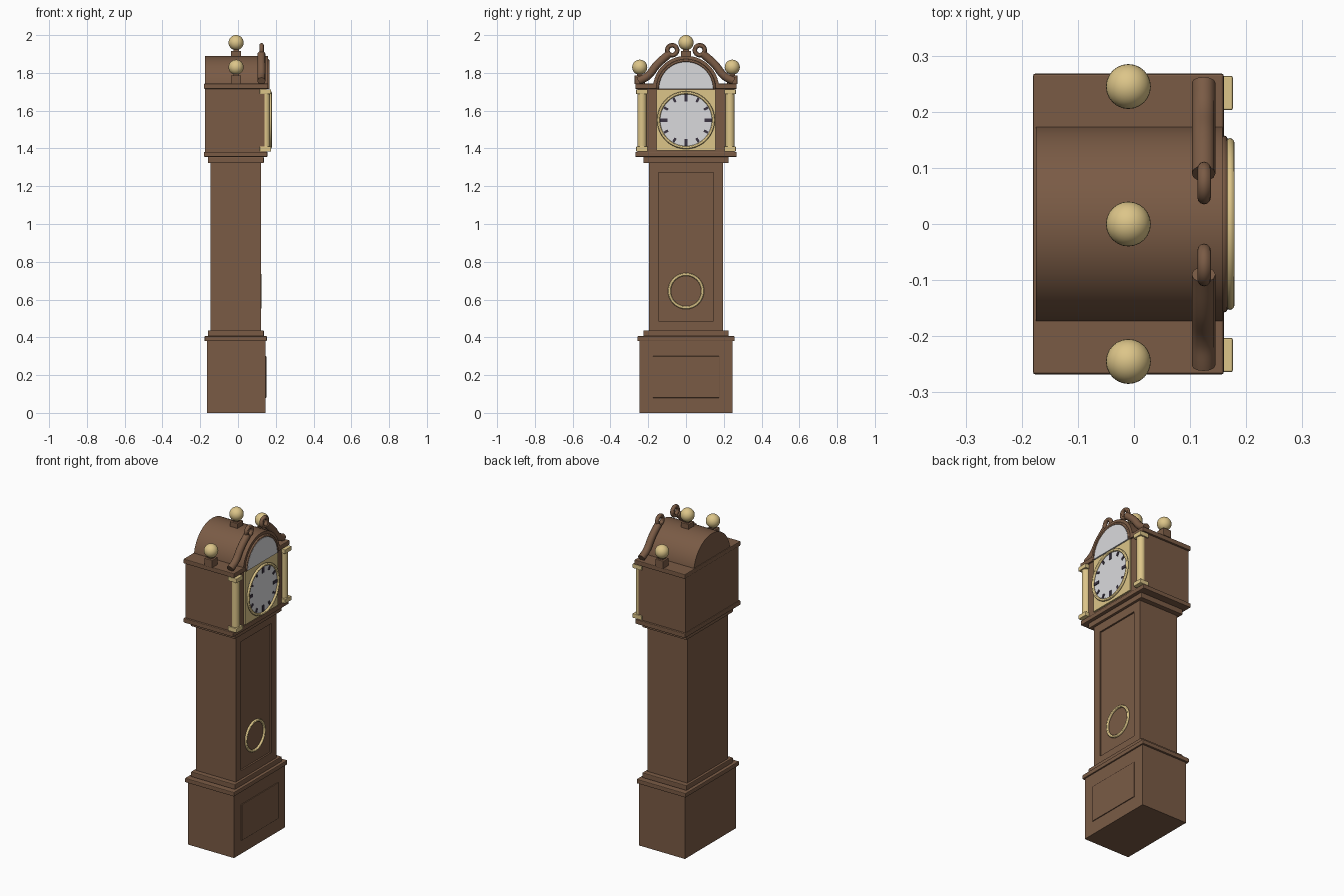
import bpy, bmesh
from math import pi, sin, cos
from mathutils import Matrix, Vector

cube = bpy.data.objects.get("Cube")
if cube:
    bpy.data.objects.remove(cube, do_unlink=True)


def material(name, r, g, b):
    m = bpy.data.materials.new(name)
    m.use_nodes = True
    m.diffuse_color = (r, g, b, 1)
    m.node_tree.nodes["Principled BSDF"].inputs["Base Color"].default_value = (r, g, b, 1)
    return m


WOOD = material("brown wood", 0.195, 0.105, 0.06)
BRASS = material("pale brass", 0.72, 0.56, 0.25)
WHITE = material("dial white", 0.70, 0.70, 0.72)
DARK = material("dark numeral", 0.045, 0.035, 0.055)


def add(name, bm, mat, smooth=False, bevel=0):
    mesh = bpy.data.meshes.new(name)
    bmesh.ops.recalc_face_normals(bm, faces=bm.faces)
    bm.to_mesh(mesh)
    bm.free()
    mesh.materials.append(mat)
    ob = bpy.data.objects.new(name, mesh)
    bpy.context.collection.objects.link(ob)
    if bevel:
        mod = ob.modifiers.new("edge", "BEVEL")
        mod.width, mod.segments = bevel, 2
    if smooth:
        bpy.ops.object.select_all(action="DESELECT")
        ob.select_set(True)
        bpy.context.view_layer.objects.active = ob
        bpy.ops.object.shade_smooth_by_angle()
    return ob


def box(name, x, y, z, mat=WOOD, bevel=0):
    """Box from (low, high) pairs."""
    bm = bmesh.new()
    lo, hi = zip(x, y, z)
    size = Vector(hi) - Vector(lo)
    mid = (Vector(hi) + Vector(lo)) / 2
    bmesh.ops.create_cube(bm, size=1, matrix=Matrix.Translation(mid) @ Matrix.Diagonal((*size, 1)))
    return add(name, bm, mat, bevel=bevel)


def disc(name, x, z, radius, mat, arc=2 * pi, steps=64):
    """Disc or half disc facing the dial side, extruded along x."""
    bm = bmesh.new()
    n = steps if arc > 6 else steps + 1
    ring = [bm.verts.new((x[0], radius * cos(arc * i / steps), z + radius * sin(arc * i / steps)))
            for i in range(n)]
    out = bmesh.ops.extrude_face_region(bm, geom=[bm.faces.new(ring)])
    moved = [v for v in out["geom"] if isinstance(v, bmesh.types.BMVert)]
    bmesh.ops.translate(bm, vec=(x[1] - x[0], 0, 0), verts=moved)
    if len(bm.faces) == n + 1:
        bm.verts.ensure_lookup_table()
        bm.faces.new(ring)
    return add(name, bm, mat, smooth=True)


def torus(name, centre, major, minor, mat, arc=2 * pi, steps=48, sides=12):
    """Ring or half ring lying in the dial plane."""
    bm = bmesh.new()
    closed = arc > 6
    loops = []
    for i in range(steps if closed else steps + 1):
        a = arc * i / steps
        loop = []
        for j in range(sides):
            b = 2 * pi * j / sides
            r = major + minor * cos(b)
            loop.append(bm.verts.new(Vector(centre) + Vector((minor * sin(b), r * cos(a), r * sin(a)))))
        loops.append(loop)
    for i in range(steps):
        p, q = loops[i], loops[(i + 1) % len(loops)]
        for j in range(sides):
            k = (j + 1) % sides
            bm.faces.new((p[j], p[k], q[k], q[j]))
    return add(name, bm, mat, smooth=True)


def ball(name, centre, radius):
    bm = bmesh.new()
    bmesh.ops.create_uvsphere(bm, u_segments=24, v_segments=16, radius=radius,
                              matrix=Matrix.Translation(centre))
    return add(name, bm, BRASS, smooth=True)


def slab(name, x, half_y, z):
    return box(name, x, (-half_y, half_y), z, bevel=0.004)


# Base with raised panel
box("base", (-0.165, 0.145), (-0.246, 0.246), (0, 0.38))
box("base_panel", (0.14, 0.15), (-0.177, 0.177), (0.08, 0.30), bevel=0.002)
slab("base_moulding_lower", (-0.177, 0.153), 0.258, (0.38, 0.406))
slab("base_moulding_upper", (-0.16, 0.137), 0.225, (0.406, 0.437))

# Trunk with recessed door
box("trunk", (-0.145, 0.112), (-0.195, 0.195), (0.437, 1.322))
for z, name in ((0.437, "door_rail_bottom"), (1.272, "door_rail_top")):
    box(name, (0.11, 0.122), (-0.146, 0.146), (z, z + 0.05))
torus("door_window_ring", (0.116, 0, 0.645), 0.088, 0.008, BRASS)

# Hood box and mouldings
slab("hood_moulding_lower", (-0.16, 0.137), 0.225, (1.322, 1.355))
slab("hood_moulding_upper", (-0.18, 0.156), 0.268, (1.355, 1.382))
box("hood", (-0.175, 0.15), (-0.256, 0.256), (1.382, 1.715))
slab("hood_cornice", (-0.18, 0.16), 0.268, (1.715, 1.743))

# Arched top
disc("hood_arch", (-0.175, 0.158), 1.715, 0.175, WOOD, arc=pi)
disc("arch_dial", (0.155, 0.165), 1.715, 0.143, WHITE, arc=pi)
torus("arch_trim", (0.159, 0, 1.715), 0.15, 0.008, WOOD, arc=pi)

# Dial
DIAL_Z = 1.55
box("dial_plate", (0.148, 0.16), (-0.155, 0.155), (1.39, 1.712), BRASS)
disc("dial", (0.158, 0.167), DIAL_Z, 0.143, WHITE)
torus("dial_ring", (0.171, 0, DIAL_Z), 0.145, 0.008, BRASS, steps=64)
for hour in range(12):
    main = hour % 3 == 0
    length, width = (0.038, 0.018) if main else (0.024, 0.013)
    bm = bmesh.new()
    spin = Matrix.Rotation(hour * pi / 6, 4, "X")
    bmesh.ops.create_cube(bm, size=1, matrix=Matrix.Translation((0.168, 0, DIAL_Z)) @ spin
                          @ Matrix.Translation((0, 0, 0.118 if main else 0.122))
                          @ Matrix.Diagonal((0.006, width, length, 1)))
    add(f"hour_mark_{hour + 1}", bm, DARK)

# Parts repeated on both sides
for side, s in (("left", 1), ("right", -1)):
    def span(a, b):
        return tuple(sorted((s * a, s * b)))

    box(f"door_stile_{side}", (0.11, 0.122), span(0.146, 0.195), (0.437, 1.322))

    # Hood column with square capital and foot
    bm = bmesh.new()
    bmesh.ops.create_cone(bm, cap_ends=True, segments=24, radius1=0.024, radius2=0.024, depth=0.3,
                          matrix=Matrix.Translation((0.146, s * 0.233, 1.55)))
    add(f"column_{side}", bm, BRASS, smooth=True)
    for z, part in ((1.384, "foot"), (1.687, "capital")):
        box(f"column_{part}_{side}", (0.115, 0.176), span(0.203, 0.264), (z, z + 0.026), BRASS, 0.003)

    # Swan neck and its scroll
    curve = bpy.data.curves.new(f"swan_neck_{side}", "CURVE")
    curve.dimensions = "3D"
    curve.bevel_depth, curve.bevel_resolution = 0.021, 4
    curve.use_fill_caps = True
    path = ((0.252, 1.757), (0.205, 1.782), (0.15, 1.847), (0.09, 1.9))
    spline = curve.splines.new("BEZIER")
    spline.bezier_points.add(len(path) - 1)
    for p, (y, z) in zip(spline.bezier_points, path):
        p.co = (0.124, s * y, z)
        p.handle_left_type = p.handle_right_type = "AUTO"
    curve.materials.append(WOOD)
    bpy.context.collection.objects.link(bpy.data.objects.new(f"swan_neck_{side}", curve))
    torus(f"scroll_{side}", (0.125, s * 0.073, 1.92), 0.026, 0.012, WOOD, steps=32)

# Finials on plinths
for name, y, z in (("centre", 0, 1.96), ("left", 0.245, 1.83), ("right", -0.245, 1.83)):
    box(f"finial_plinth_{name}", (-0.037, 0.017), (y - 0.027, y + 0.027), (z - 0.09, z - 0.043), bevel=0.003)
    box(f"finial_neck_{name}", (-0.025, 0.005), (y - 0.015, y + 0.015), (z - 0.046, z - 0.03))
    ball(f"finial_ball_{name}", (-0.01, y, z), 0.04)
